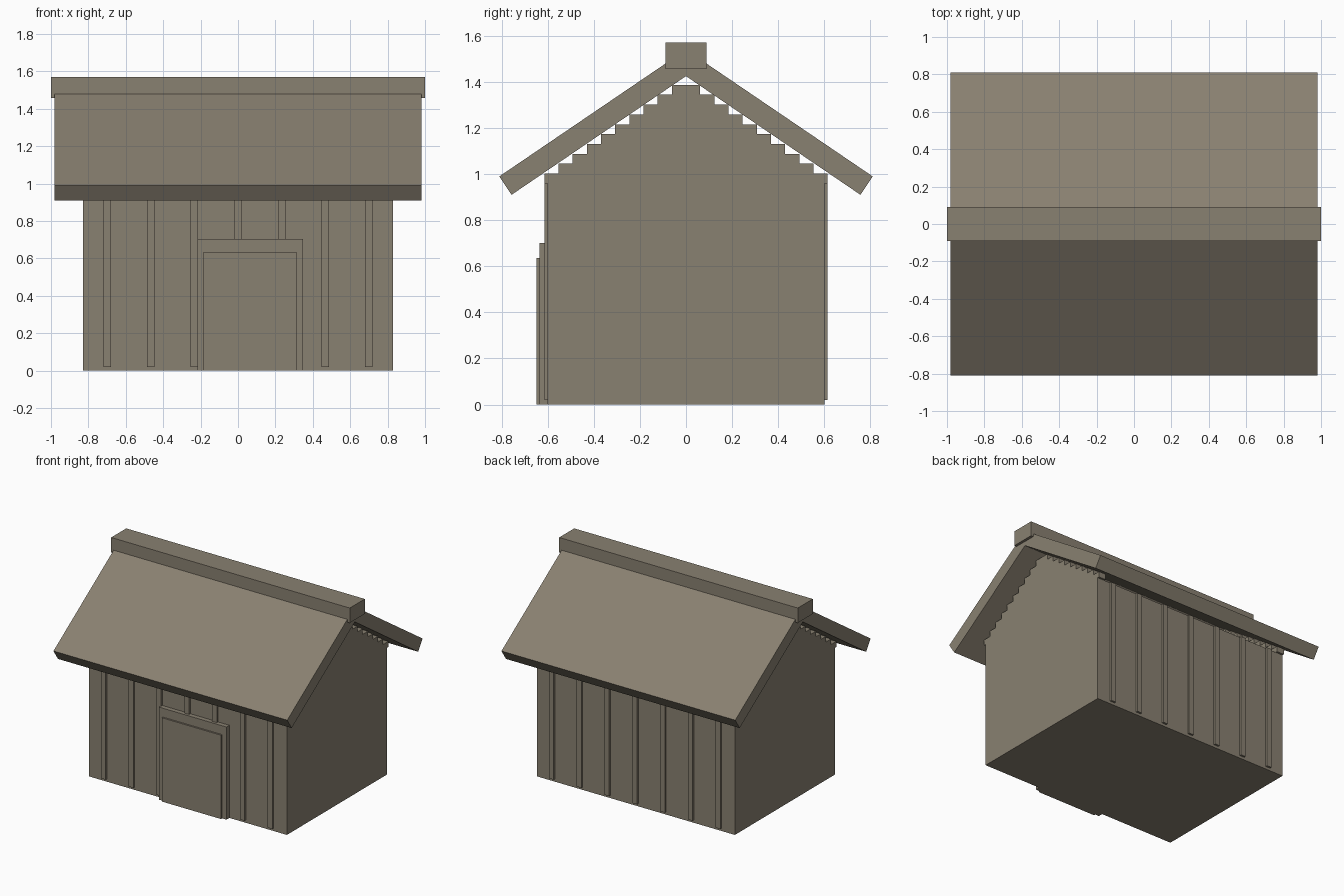
import bpy
import bmesh

cube = bpy.data.objects.get("Cube")
if cube:
    bpy.data.objects.remove(cube, do_unlink=True)

# One weathered wood colour for the whole shed
WOOD = (0.25, 0.218, 0.165, 1)
wood = bpy.data.materials.new("weathered wood")
wood.use_nodes = True
wood.diffuse_color = WOOD
wood.node_tree.nodes["Principled BSDF"].inputs["Base Color"].default_value = WOOD


def extrude_x(name, profile, x0, x1):
    """Extrude a (y, z) outline along x."""
    bm = bmesh.new()
    face = bm.faces.new([bm.verts.new((x0, y, z)) for y, z in profile])
    new = bmesh.ops.extrude_face_region(bm, geom=[face])["geom"]
    verts = [v for v in new if isinstance(v, bmesh.types.BMVert)]
    bmesh.ops.translate(bm, verts=verts, vec=(x1 - x0, 0, 0))
    bmesh.ops.recalc_face_normals(bm, faces=bm.faces)
    mesh = bpy.data.meshes.new(name)
    bm.to_mesh(mesh)
    bm.free()
    mesh.materials.append(wood)
    obj = bpy.data.objects.new(name, mesh)
    bpy.context.collection.objects.link(obj)
    return obj


def box(name, x, y, z):
    """Box from (min, max) ranges."""
    outline = [(y[0], z[0]), (y[1], z[0]), (y[1], z[1]), (y[0], z[1])]
    return extrude_x(name, outline, *x)


# Wall block
HALF_X, HALF_Y = 0.83, 0.6
EAVE = 0.96
box("walls", (-HALF_X, HALF_X), (-HALF_Y, HALF_Y), (0, EAVE))

# Stepped gables: one outline of stacked courses, narrowing to the ridge
COURSES, STEP_Y, STEP_Z = 10, 0.0615, 0.0427
right_half = []
for i in range(COURSES):
    half = STEP_Y * (COURSES - i)
    right_half += [(half, EAVE + i * STEP_Z), (half, EAVE + (i + 1) * STEP_Z)]
gable = right_half + [(-y, z) for y, z in reversed(right_half)]
for side, x0, x1 in (("right", -HALF_X, -HALF_X + 0.06), ("left", HALF_X - 0.06, HALF_X)):
    extrude_x(side + "_gable", gable, x0, x1)

# Vertical battens on the front and back walls
for i in range(7):
    x = (i - 3) * 0.233
    for name, y in (("front", (-0.615, -0.59)), ("back", (0.59, 0.615))):
        box(f"{name}_batten_{i + 1}", (x - 0.02, x + 0.02), y, (0.02, EAVE))

# Door and its surround
box("door_frame", (-0.217, 0.348), (-0.635, -0.59), (0, 0.702))
box("door", (-0.185, 0.312), (-0.648, -0.59), (0, 0.635))

# Sloping roof slabs and ridge cap
for name, s in (("front", -1), ("back", 1)):
    slab = [(0, 1.425), (s * 0.757, 0.91), (s * 0.81, 0.99), (0, 1.54)]
    extrude_x(name + "_roof_slab", slab, -0.98, 0.98)
box("ridge_cap", (-1, 1), (-0.09, 0.09), (1.457, 1.57))
